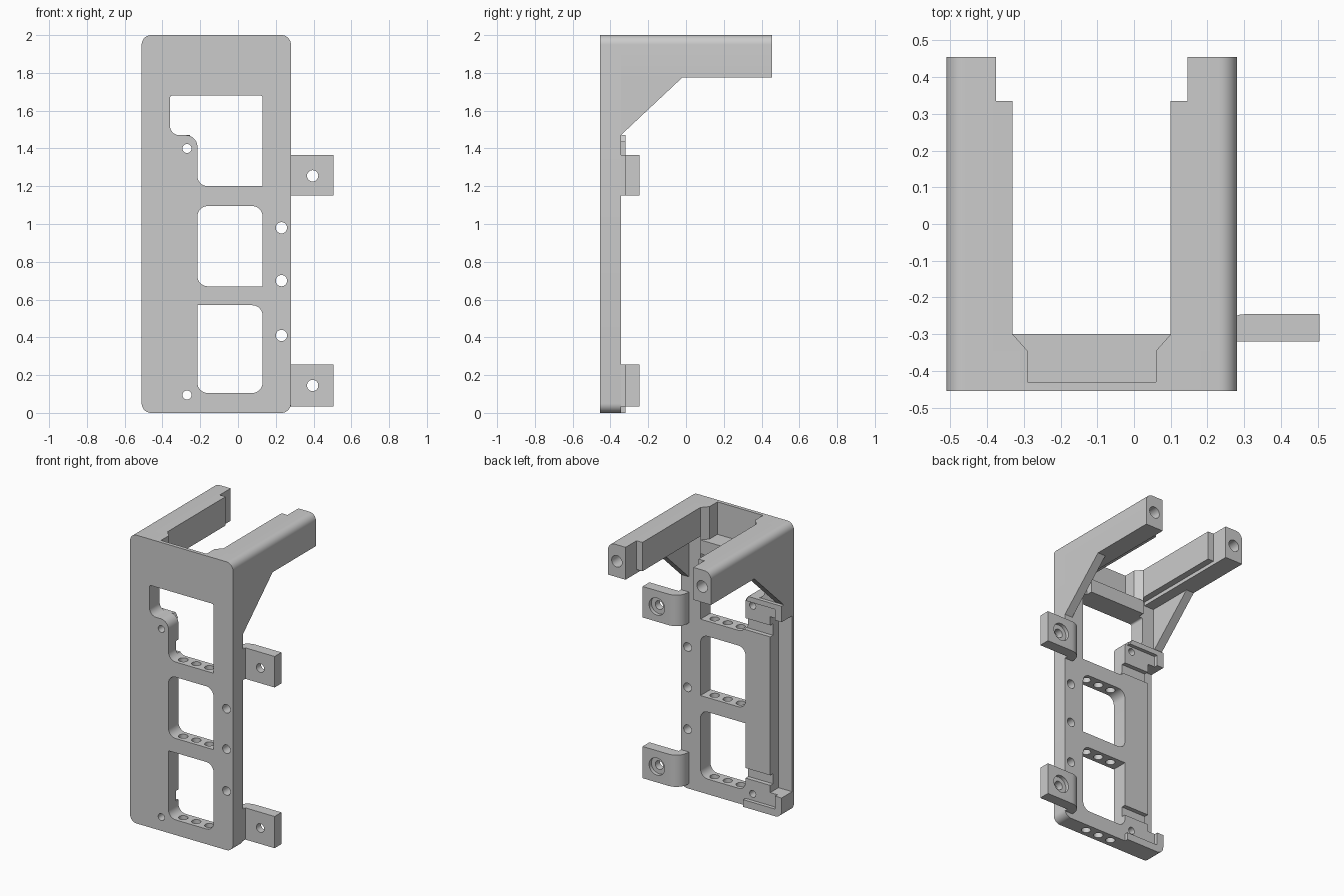
import bpy, bmesh, math
from mathutils import Vector

if "Cube" in bpy.data.objects:
    bpy.data.objects.remove(bpy.data.objects["Cube"])


def outline(pts):
    """Expand (u, v, radius) right-angle corners into arcs."""
    out, n = [], len(pts)
    for i, p in enumerate(pts):
        c = Vector(p[:2])
        if len(p) == 2:
            out.append(c)
            continue
        r = p[2]
        d1 = (Vector(pts[i - 1][:2]) - c).normalized()
        d2 = (Vector(pts[(i + 1) % n][:2]) - c).normalized()
        m = c + r * (d1 + d2)
        for k in range(9):
            t = math.pi / 2 * k / 8
            out.append(m - r * (d2 * math.cos(t) + d1 * math.sin(t)))
    return out


def prism(name, pts, axis, a, b):
    """Extrude a 2D profile along one axis from a to b."""
    place = {'x': lambda u, v, t: (t, u, v),
             'y': lambda u, v, t: (u, t, v),
             'z': lambda u, v, t: (u, v, t)}[axis]
    bm = bmesh.new()
    prof = outline(pts)
    lo = [bm.verts.new(place(p[0], p[1], a)) for p in prof]
    hi = [bm.verts.new(place(p[0], p[1], b)) for p in prof]
    bm.faces.new(lo)
    bm.faces.new(hi)
    for i in range(len(prof)):
        j = (i + 1) % len(prof)
        bm.faces.new((lo[i], lo[j], hi[j], hi[i]))
    bmesh.ops.recalc_face_normals(bm, faces=bm.faces)
    me = bpy.data.meshes.new(name)
    bm.to_mesh(me)
    bm.free()
    ob = bpy.data.objects.new(name, me)
    bpy.context.collection.objects.link(ob)
    return ob


def rect(u0, v0, u1, v1, r=(0, 0, 0, 0)):
    """Rectangle profile; radii go bottom-left, bottom-right, top-right, top-left."""
    cs = [(u0, v0), (u1, v0), (u1, v1), (u0, v1)]
    return [c + (q,) if q else c for c, q in zip(cs, r)]


def box(name, x0, x1, y0, y1, z0, z1):
    return prism(name, rect(x0, y0, x1, y1), 'z', z0, z1)


def rod(u, v, r, axis, a, b):
    pts = [(u + r * math.cos(k * math.tau / 24), v + r * math.sin(k * math.tau / 24))
           for k in range(24)]
    return prism("hole", pts, axis, a, b)


def cut(ob, cutter):
    cutter.hide_render = True
    mod = ob.modifiers.new("cut", 'BOOLEAN')
    mod.operation, mod.object, mod.solver = 'DIFFERENCE', cutter, 'EXACT'
    bpy.context.view_layer.objects.active = ob
    bpy.ops.object.modifier_apply(modifier=mod.name)
    bpy.data.objects.remove(cutter, do_unlink=True)


# front plate
plate = prism("front_plate", rect(-0.51, 0, 0.28, 2, (.05,) * 4), 'y', -0.455, -0.345)

# windows
wins = [
    rect(-0.215, 0.105, 0.13, 0.57, (.055, .055, .055, 0)),
    rect(-0.215, 0.67, 0.13, 1.095, (.055, 0, .055, .055)),
    [(-0.36, 1.68, .012), (-0.36, 1.47, .05), (-0.215, 1.47, .06),
     (-0.215, 1.2, .055), (0.13, 1.2), (0.13, 1.68, .012)],
]
for w in wins:
    cut(plate, prism("window", w, 'y', -0.6, -0.2))

# recessed channel and notches behind the left edge
for c in [(-0.6, -0.405, -0.435, -0.2, 0.14, 1.36),
          (-0.45, -0.19, -0.375, -0.2, 1.22, 1.30),
          (-0.45, -0.19, -0.375, -0.2, 0.19, 0.26)]:
    cut(plate, box("recess", *c))

# screw holes through the plate, vertical holes through the crossbars
for x, z, r in [(-0.27, 1.40, .024), (-0.27, 0.095, .024),
                (0.23, 0.98, .03), (0.23, 0.70, .03), (0.23, 0.41, .03)]:
    cut(plate, rod(x, z, r, 'y', -0.6, -0.2))
for x in (-0.14, -0.04, 0.06):
    cut(plate, rod(x, -0.40, .03, 'z', -0.1, 1.3))

# header between the arms, with a pocket running into the plate
header = box("header", -0.33, 0.10, -0.345, -0.30, 1.68, 2)
pocket = [(-0.29, -0.43), (0.06, -0.43), (0.06, -0.345), (0.14, -0.255),
          (-0.37, -0.255), (-0.29, -0.345)]
for ob in (plate, header):
    cut(ob, prism("pocket", pocket, 'z', 1.775, 2.2))

# arms with a rounded outer top edge, stepped inner strip and gusset
arm_profile = [(-0.51, 1.775), (-0.375, 1.775), (-0.375, 2), (-0.51, 2, .05)]
brace = [(-0.345, 1.47), (-0.02, 1.775), (-0.345, 1.775)]
for side, flip in (("left", False), ("right", True)):
    def mx(x):
        return -0.23 - x if flip else x
    arm = prism(side + "_arm", [(mx(p[0]),) + p[1:] for p in arm_profile],
                'y', -0.345, 0.455)
    cut(arm, rod(mx(-0.4425), 1.885, .04, 'y', 0.25, 0.6))
    box(side + "_arm_inner_strip", mx(-0.375), mx(-0.33), -0.345, 0.335, 1.80, 2)
    prism(side + "_gusset", brace, 'x', mx(-0.51), mx(-0.45))

# raised L-shaped rims around the left screw holes
prism("upper_rim", [(-0.51, 1.36), (-0.46, 1.36), (-0.46, 1.435), (-0.235, 1.435),
                    (-0.255, 1.47), (-0.51, 1.47)], 'y', -0.345, -0.32)
prism("lower_rim", [(-0.46, 0), (-0.215, 0), (-0.215, 0.05), (-0.46, 0.05),
                    (-0.46, 0.14), (-0.51, 0.14), (-0.51, 0, .05)], 'y', -0.345, -0.32)

# side mounting tabs with counterbored holes
tab = [(0.505, -0.32), (0.505, -0.245), (0.22, -0.245, .085), (0.22, -0.345),
       (0.28, -0.345), (0.28, -0.32)]
for name, z0, z1, zc in [("upper_mounting_tab", 1.15, 1.365, 1.255),
                         ("lower_mounting_tab", 0.035, 0.255, 0.145)]:
    ob = prism(name, tab, 'z', z0, z1)
    cut(ob, rod(0.395, zc, .03, 'y', -0.5, -0.1))
    cut(ob, rod(0.395, zc, .06, 'y', -0.27, -0.1))

# smooth shading on the rounded surfaces only
bpy.ops.object.select_all(action='SELECT')
bpy.ops.object.shade_smooth_by_angle(angle=math.radians(30))
